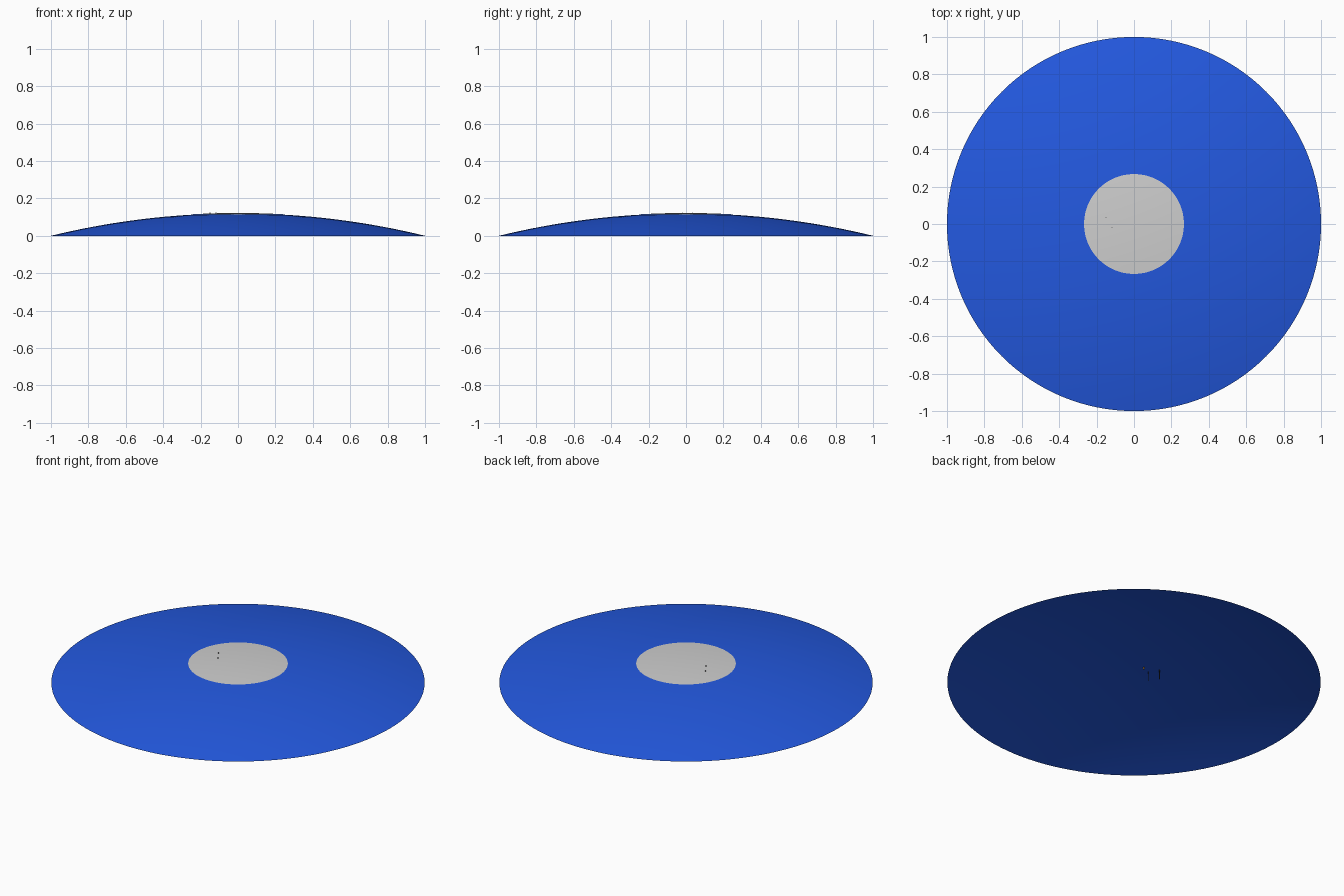
import bpy, bmesh, math

if "Cube" in bpy.data.objects:
    bpy.data.objects.remove(bpy.data.objects["Cube"])

H = 0.12                      # dome height
R = (1 + H * H) / (2 * H)     # sphere radius of the shallow dome


def mat(name, rgb):
    m = bpy.data.materials.new(name)
    m.diffuse_color = (*rgb, 1)
    m.use_nodes = True
    m.node_tree.nodes["Principled BSDF"].inputs["Base Color"].default_value = m.diffuse_color
    return m


BLUE = mat("blue", (0.017, 0.10, 0.75))
GREY = mat("light grey", (0.62, 0.62, 0.62))
DARK = mat("dark grey", (0.03, 0.03, 0.03))
ORANGE = mat("orange", (0.75, 0.35, 0.05))


def cap(name, radius, lift, rings, material, sides=128):
    """Open spherical cap following the dome."""
    bm = bmesh.new()

    def z(r):
        return math.sqrt(R * R - r * r) - R + H + lift
    prev = None
    top = bm.verts.new((0, 0, z(0)))
    for i in range(1, rings + 1):
        r = radius * i / rings
        ring = [bm.verts.new((r * math.cos(2 * math.pi * k / sides),
                              r * math.sin(2 * math.pi * k / sides), z(r)))
                for k in range(sides)]
        for k in range(sides):
            n = (k + 1) % sides
            if prev:
                bm.faces.new((prev[k], ring[k], ring[n], prev[n]))
            else:
                bm.faces.new((top, ring[k], ring[n]))
        prev = ring
    for f in bm.faces:
        f.smooth = True
    me = bpy.data.meshes.new(name)
    bm.to_mesh(me)
    bm.free()
    me.materials.append(material)
    ob = bpy.data.objects.new(name, me)
    bpy.context.collection.objects.link(ob)


def post(name, x, y, z0, z1, r, material):
    bpy.ops.mesh.primitive_cylinder_add(vertices=8, radius=r, depth=z1 - z0,
                                        location=(x, y, (z0 + z1) / 2))
    ob = bpy.context.object
    ob.name = name
    ob.data.materials.append(material)


# open dome shell and the pale disc laid on its crown
cap("dome", 1.0, 0.0, 24, BLUE)
cap("crown_disc", 0.267, 0.002, 8, GREY)

# two thin pins through the crown, and a small bead beneath it
post("pin_left", -0.15, 0.033, 0.06, 0.125, 0.002, DARK)
post("pin_right", -0.117, -0.02, 0.06, 0.125, 0.002, DARK)
post("bead", -0.06, 0.01, 0.098, 0.11, 0.004, ORANGE)
